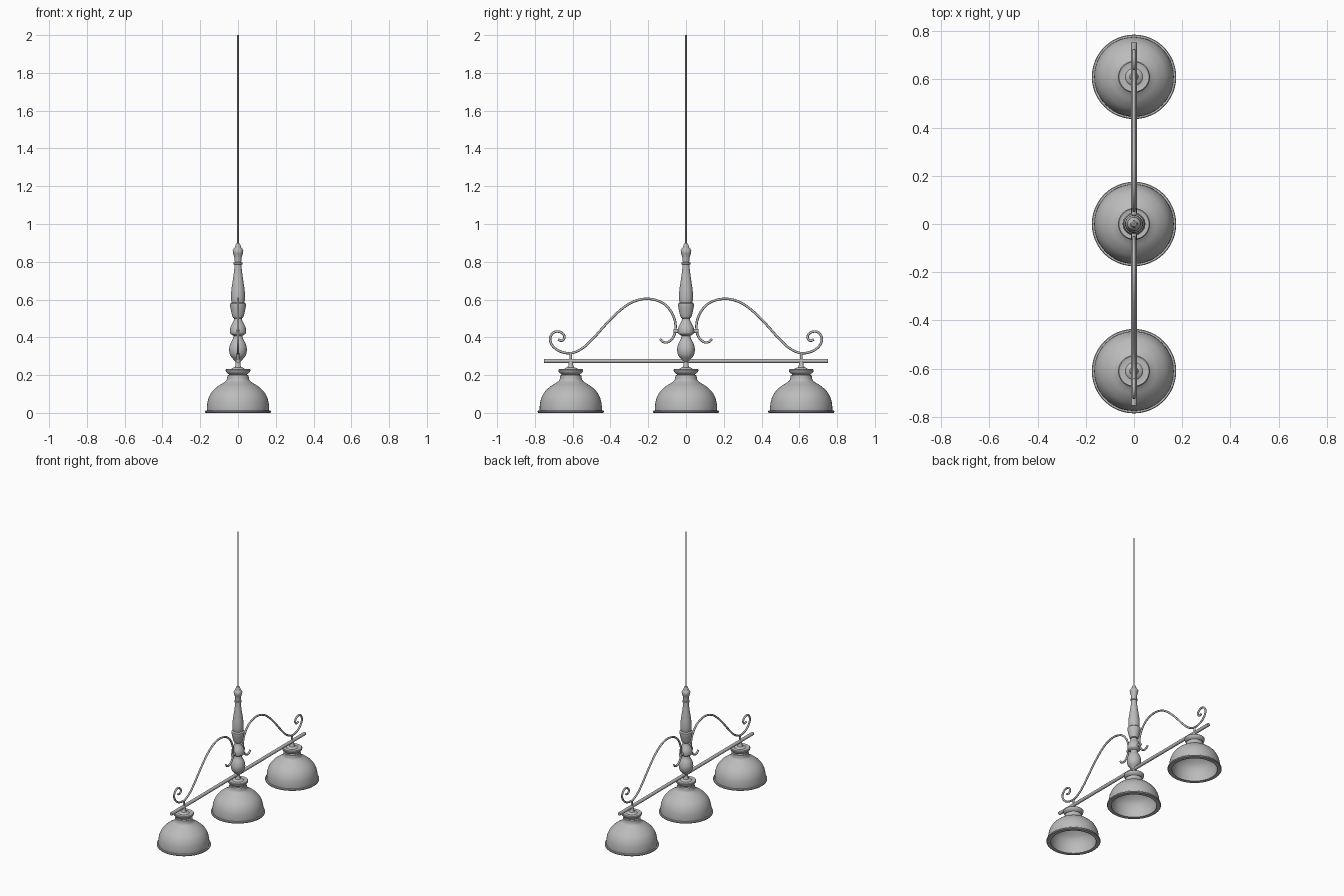
import bpy, bmesh, math
from mathutils import Vector

if "Cube" in bpy.data.objects:
    bpy.data.objects.remove(bpy.data.objects["Cube"])

metal = bpy.data.materials.new("grey metal")
metal.diffuse_color = (0.5, 0.5, 0.5, 1)
metal.use_nodes = True
metal.node_tree.nodes["Principled BSDF"].inputs["Base Color"].default_value = metal.diffuse_color


def finish(ob, angle=35):
    ob.data.materials.clear()
    ob.data.materials.append(metal)
    bpy.ops.object.select_all(action='DESELECT')
    ob.select_set(True)
    bpy.context.view_layer.objects.active = ob
    bpy.ops.object.shade_smooth_by_angle(angle=math.radians(angle))
    return ob


def smooth(points, steps):
    """Catmull-Rom curve through the points."""
    p = [Vector(q) for q in points]
    p = [2 * p[0] - p[1]] + p + [2 * p[-1] - p[-2]]
    out = []
    for i in range(1, len(p) - 2):
        a, b, c, d = p[i - 1:i + 3]
        for s in range(steps):
            t = s / steps
            out.append(0.5 * (2 * b + (c - a) * t + (2 * a - 5 * b + 4 * c - d) * t * t
                              + (3 * b - a - 3 * c + d) * t ** 3))
    return out + [p[-2]]


def lathe(name, profile, y=0, sides=48):
    """Revolve (radius, z) points about the vertical axis."""
    bm = bmesh.new()
    vs = [bm.verts.new((max(r, 0), 0, z)) for r, z in profile]
    es = [bm.edges.new(e) for e in zip(vs, vs[1:])]
    bmesh.ops.spin(bm, geom=vs + es, cent=(0, 0, 0), axis=(0, 0, 1),
                   angle=2 * math.pi, steps=sides, use_duplicate=False)
    bmesh.ops.remove_doubles(bm, verts=bm.verts, dist=1e-5)
    bmesh.ops.recalc_face_normals(bm, faces=bm.faces)
    me = bpy.data.meshes.new(name)
    bm.to_mesh(me)
    bm.free()
    ob = bpy.data.objects.new(name, me)
    ob.location.y = y
    bpy.context.collection.objects.link(ob)
    return finish(ob)


def tube(name, points, radius, res=4):
    cu = bpy.data.curves.new(name, 'CURVE')
    cu.dimensions = '3D'
    cu.bevel_depth = radius
    cu.bevel_resolution = res
    cu.use_fill_caps = True
    sp = cu.splines.new('POLY')
    sp.points.add(len(points) - 1)
    for q, p in zip(sp.points, points):
        q.co = (*p, 1)
    tmp = bpy.data.objects.new(name + "_path", cu)
    bpy.context.collection.objects.link(tmp)
    bpy.context.view_layer.update()
    me = bpy.data.meshes.new_from_object(tmp.evaluated_get(bpy.context.evaluated_depsgraph_get()))
    bpy.data.objects.remove(tmp)
    ob = bpy.data.objects.new(name, me)
    bpy.context.collection.objects.link(ob)
    return finish(ob, 50)


# Lamp shades: hollow dome with a rolled rim, and a flared cap with a stem
dome = smooth([(0.165, 0.012), (0.164, 0.04), (0.157, 0.075), (0.139, 0.11),
               (0.108, 0.14), (0.075, 0.161), (0.06, 0.175), (0.056, 0.198)], 4)
inner = smooth([(0.05, 0.165), (0.1, 0.13), (0.13, 0.1), (0.145, 0.06), (0.147, 0.012)], 4)
shade = ([(0, 0.165)] + [tuple(p) for p in inner] + [(0.147, 0.0), (0.172, 0.0), (0.175, 0.004),
         (0.175, 0.009), (0.172, 0.012)] + [tuple(p) for p in dome] + [(0, 0.198)])
cap = [(0, 0.19), (0.05, 0.19), (0.052, 0.2), (0.046, 0.203), (0.055, 0.209), (0.064, 0.218),
       (0.066, 0.228), (0.062, 0.232), (0.056, 0.23), (0.036, 0.232), (0.03, 0.238),
       (0.018, 0.241), (0.013, 0.25), (0.012, 0.275), (0, 0.275)]
for label, y in (("left", -0.61), ("middle", 0), ("right", 0.61)):
    lathe(label + "_shade", shade, y)
    lathe(label + "_shade_cap", cap, y)

# Horizontal bar
tube("cross_bar", [(0, -0.752, 0.275), (0, 0.752, 0.275)], 0.0115)

# Turned central column
low = smooth([(0.013, 0.27), (0.026, 0.285), (0.041, 0.305), (0.047, 0.335), (0.041, 0.365),
              (0.028, 0.39), (0.023, 0.408)], 4)
waist = smooth([(0.03, 0.412), (0.041, 0.42), (0.043, 0.435), (0.041, 0.45), (0.035, 0.465),
                (0.024, 0.485), (0.02, 0.5)], 3)
cup = smooth([(0.026, 0.503), (0.031, 0.515), (0.037, 0.54), (0.042, 0.565)], 3)
spindle = smooth([(0.034, 0.585), (0.037, 0.61), (0.035, 0.65), (0.028, 0.7), (0.021, 0.75),
                  (0.018, 0.785)], 4)
top = smooth([(0.017, 0.798), (0.02, 0.825), (0.027, 0.848)], 3)
column = ([(0, 0.27)] + [tuple(p) for p in low + waist + cup] + [(0.042, 0.578), (0.036, 0.582)]
          + [tuple(p) for p in spindle] + [(0.023, 0.787), (0.023, 0.796)]
          + [tuple(p) for p in top] + [(0.028, 0.858), (0.024, 0.868), (0.016, 0.876),
          (0.014, 0.888), (0.009, 0.898), (0, 0.898)])
lathe("column", column, sides=32)

# Hanging cable
tube("cable", [(0, 0, 0.89), (0, 0, 2.0)], 0.004, 2)

# Scrolled arms on both sides, with posts and connectors
scroll = [(0.137, 0.392), (0.125, 0.378), (0.102, 0.373), (0.075, 0.39), (0.058, 0.425),
          (0.058, 0.485), (0.085, 0.545), (0.135, 0.588), (0.215, 0.604), (0.3, 0.578),
          (0.39, 0.505), (0.5, 0.385), (0.555, 0.338), (0.61, 0.316), (0.67, 0.327),
          (0.71, 0.36), (0.719, 0.398), (0.7, 0.426), (0.672, 0.43), (0.648, 0.415),
          (0.645, 0.393), (0.66, 0.382), (0.677, 0.388)]
for label, s in (("left", -1), ("right", 1)):
    path = [(0, s * p[0], p[1]) for p in smooth(scroll, 6)]
    tube(label + "_scroll_arm", path, 0.0065, 2)
    tube(label + "_arm_post", [(0, s * 0.61, 0.275), (0, s * 0.61, 0.316)], 0.007, 2)
    tube(label + "_arm_connector", [(0, s * 0.03, 0.433), (0, s * 0.066, 0.433)], 0.011, 3)
